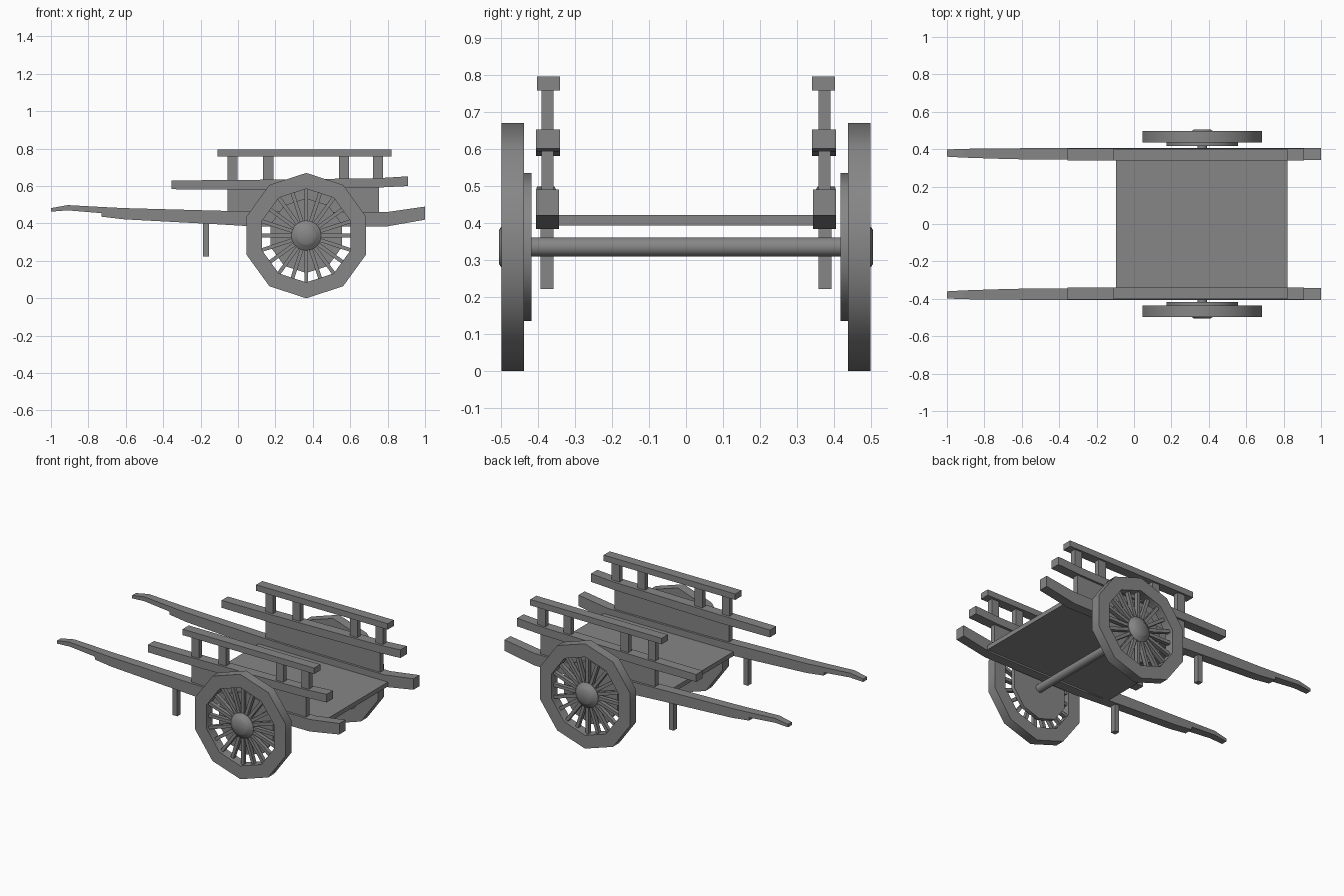
import bpy, bmesh, math
from mathutils import Matrix, Vector

if "Cube" in bpy.data.objects:
    bpy.data.objects.remove(bpy.data.objects["Cube"])

wood = bpy.data.materials.new("grey_wood")
wood.use_nodes = True
COLOUR = (0.24, 0.24, 0.24, 1)
wood.diffuse_color = COLOUR
wood.node_tree.nodes["Principled BSDF"].inputs["Base Color"].default_value = COLOUR

WX, WZ, R = 0.365, 0.335, 0.335


def finish(bm, name, smooth=False):
    bmesh.ops.recalc_face_normals(bm, faces=bm.faces)
    me = bpy.data.meshes.new(name)
    bm.to_mesh(me)
    bm.free()
    me.materials.append(wood)
    ob = bpy.data.objects.new(name, me)
    bpy.context.collection.objects.link(ob)
    if smooth:
        bpy.ops.object.select_all(action="DESELECT")
        ob.select_set(True)
        bpy.context.view_layer.objects.active = ob
        bpy.ops.object.shade_smooth_by_angle(angle=math.radians(40))
    return ob


def box(name, x0, x1, y0, y1, z0, z1):
    bm = bmesh.new()
    size = Matrix.Diagonal((x1 - x0, abs(y1 - y0), z1 - z0, 1))
    mid = Matrix.Translation(((x0 + x1) / 2, (y0 + y1) / 2, (z0 + z1) / 2))
    bmesh.ops.create_cube(bm, size=1, matrix=mid @ size)
    return finish(bm, name)


def beam(name, stations, side):
    """Bar through rectangular stations: x, bottom, top, inner y, outer y."""
    bm = bmesh.new()
    rings = []
    for x, b, t, yi, yo in stations:
        corners = ((yi, b), (yo, b), (yo, t), (yi, t))
        rings.append([bm.verts.new((x, side * y, z)) for y, z in corners])
    for a, c in zip(rings, rings[1:]):
        for i in range(4):
            j = (i + 1) % 4
            bm.faces.new((a[i], a[j], c[j], c[i]))
    bm.faces.new(rings[0])
    bm.faces.new(rings[-1])
    return finish(bm, name)


def lathe(name, profile, sides, side, closed=False):
    """Revolve (radius, y) points about the wheel axis, a vertex at the top."""
    bm = bmesh.new()
    rings = []
    for r, y in profile:
        angles = [2 * math.pi * k / sides for k in range(sides)]
        rings.append([bm.verts.new((WX + r * math.sin(a), side * y, WZ + r * math.cos(a)))
                      for a in angles])
    pairs = list(zip(rings, rings[1:]))
    if closed:
        pairs.append((rings[-1], rings[0]))
    else:
        bm.faces.new(rings[0])
        bm.faces.new(rings[-1])
    for a, c in pairs:
        for i in range(sides):
            j = (i + 1) % sides
            bm.faces.new((a[i], a[j], c[j], c[i]))
    return finish(bm, name, smooth=True)


def spokes(name, side, count=20):
    bm = bmesh.new()
    for k in range(count):
        turn = Matrix.Rotation(2 * math.pi * k / count, 4, "Y")
        place = Matrix.Translation((WX, side * 0.465, WZ))
        out = Matrix.Translation((0, 0, 0.155))
        bmesh.ops.create_cube(bm, size=1, matrix=place @ turn @ out
                              @ Matrix.Diagonal((0.02, 0.025, 0.21, 1)))
    return finish(bm, name)


# Bed and axle
box("floor", -0.095, 0.82, -0.345, 0.345, 0.393, 0.421)
lathe("axle", [(0.026, -0.43), (0.026, 0.43)], 20, 1)

for side, tag in ((1, "left"), (-1, "right")):
    # Long shaft with a narrowed handle
    beam(tag + "_shaft", [
        (-1.0, 0.463, 0.482, 0.36, 0.398),
        (-0.91, 0.47, 0.498, 0.355, 0.402),
        (-0.73, 0.455, 0.488, 0.349, 0.404),
        (-0.729, 0.436, 0.488, 0.349, 0.404),
        (-0.61, 0.422, 0.482, 0.346, 0.405),
        (-0.1, 0.395, 0.468, 0.343, 0.405),
        (0.1, 0.383, 0.464, 0.343, 0.405),
        (0.79, 0.383, 0.46, 0.343, 0.405),
        (1.0, 0.42, 0.49, 0.343, 0.405)], side)
    # Side panel, rails, posts and prop leg
    box(tag + "_side_panel", -0.055, 0.755, side * 0.357, side * 0.39, 0.45, 0.6)
    beam(tag + "_middle_rail", [
        (-0.355, 0.583, 0.63, 0.34, 0.404),
        (0.0, 0.58, 0.632, 0.34, 0.404),
        (0.75, 0.592, 0.642, 0.34, 0.404),
        (0.91, 0.6, 0.652, 0.34, 0.404)], side)
    box(tag + "_top_rail", -0.11, 0.82, side * 0.34, side * 0.402, 0.757, 0.795)
    for n, x in enumerate((-0.03, 0.162, 0.567, 0.748)):
        box(f"{tag}_post_{n + 1}", x - 0.027, x + 0.027,
            side * 0.357, side * 0.39, 0.6, 0.77)
    box(tag + "_prop_leg", -0.187, -0.155, side * 0.358, side * 0.392, 0.222, 0.42)

    # Wheel
    lathe(tag + "_wheel_rim", [(R, 0.437), (R, 0.498), (0.25, 0.498), (0.25, 0.437)],
          10, side, closed=True)
    lathe(tag + "_wheel_plate", [(0.2, 0.417), (0.2, 0.44)], 10, side)
    spokes(tag + "_wheel_spokes", side)
    lathe(tag + "_wheel_hub", [(0.08, 0.435), (0.08, 0.48), (0.055, 0.498),
                               (0.045, 0.505)], 20, side)
